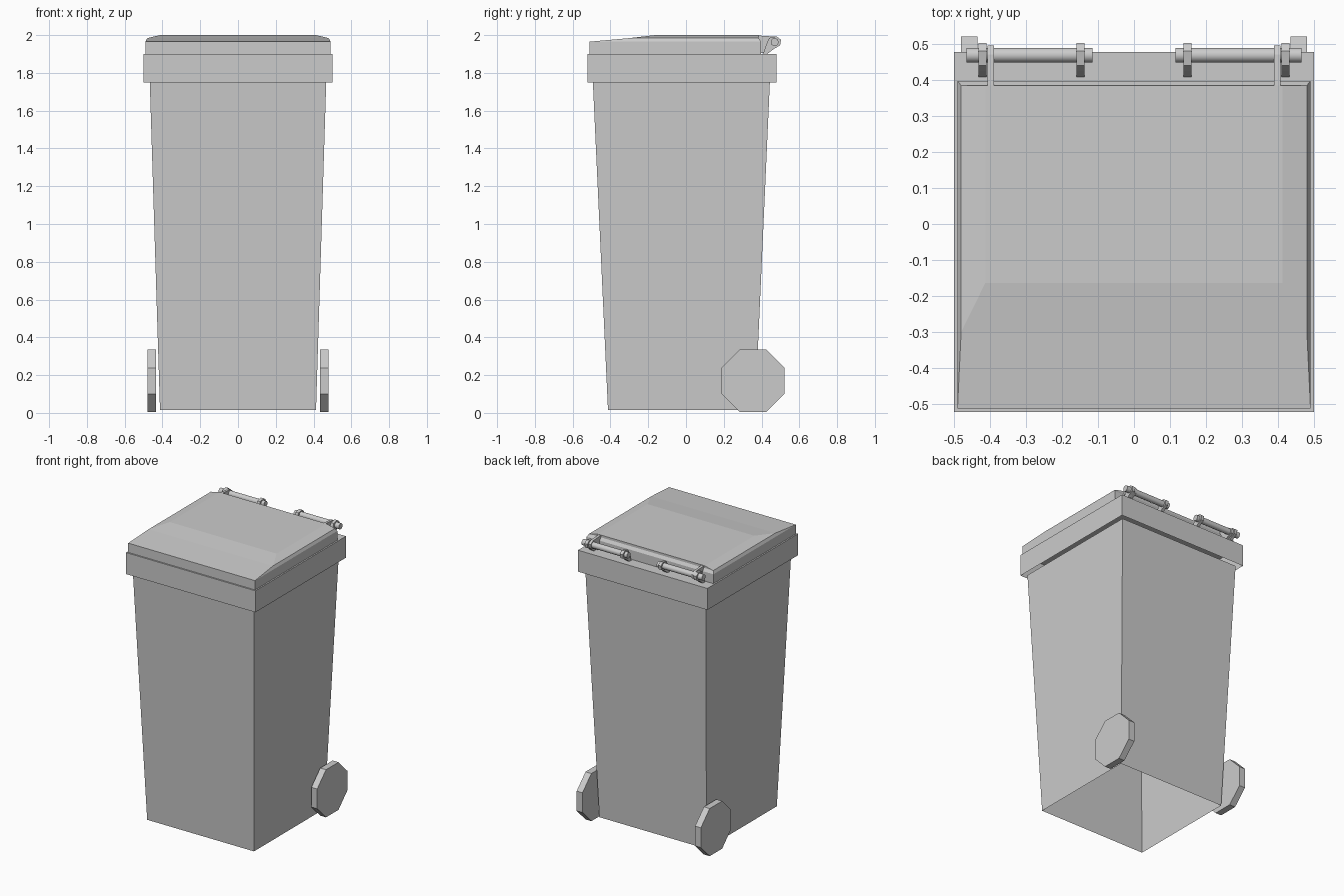
import bpy, bmesh, math
from mathutils import Matrix

if "Cube" in bpy.data.objects:
    bpy.data.objects.remove(bpy.data.objects["Cube"])


def make(name, verts, faces):
    mesh = bpy.data.meshes.new(name)
    bm = bmesh.new()
    vs = [bm.verts.new(v) for v in verts]
    for f in faces:
        bm.faces.new([vs[i] for i in f])
    bmesh.ops.recalc_face_normals(bm, faces=bm.faces)
    bm.to_mesh(mesh)
    bm.free()
    ob = bpy.data.objects.new(name, mesh)
    bpy.context.collection.objects.link(ob)
    return ob


def rect(x, y0, y1, z):
    return [(-x, y0, z), (x, y0, z), (x, y1, z), (-x, y1, z)]


def sides(a, b):
    return [(a + i, a + (i + 1) % 4, b + (i + 1) % 4, b + i) for i in range(4)]


def plate(name, x0, x1, profile):
    """Extrude a y-z outline along x."""
    n = len(profile)
    verts = [(x, y, z) for x in (x0, x1) for y, z in profile]
    faces = [tuple(range(n)), tuple(range(n, 2 * n))]
    faces += [(i, (i + 1) % n, n + (i + 1) % n, n + i) for i in range(n)]
    return make(name, verts, faces)


def disc(name, x0, x1, y, z, r, n):
    """Cylinder along x with flats facing up and down."""
    pts = [(y + r * math.cos((i + .5) * math.tau / n),
            z + r * math.sin((i + .5) * math.tau / n)) for i in range(n)]
    return plate(name, x0, x1, pts)


# tapered body, a shell open at both ends
make("bin_body",
     rect(.413, -.413, .366, .015) + rect(.467, -.493, .444, 1.752),
     sides(0, 4))

# collar around the top, open underneath
make("collar",
     rect(.5, -.522, .478, 1.75) + rect(.5, -.522, .478, 1.9),
     sides(0, 4) + [(4, 5, 6, 7)])

# lid: upright edge, shallow slopes and raised plateau
make("lid",
     rect(.49, -.512, .397, 1.9) + rect(.49, -.512, .397, 1.965)
     + rect(.48, -.3, .385, 1.984) + rect(.413, -.164, .385, 2.0),
     sides(0, 4) + sides(4, 8) + sides(8, 12) + [(12, 13, 14, 15)])

LUG = [(.408, 1.9), (.425, 1.95), (.44, 1.985), (.48, 1.993), (.503, 1.975),
       (.498, 1.945), (.47, 1.93), (.43, 1.9)]
ARM = [(.38, 1.905), (.38, 1.998), (.47, 1.992), (.495, 1.975),
       (.49, 1.945), (.41, 1.905)]

for s, side in ((-1, "left"), (1, "right")):
    # wheel
    disc(f"wheel_{side}", s * .435, s * .48, .355, .17, .18, 8)
    # hinge pin, its two lugs and the lid arm
    disc(f"hinge_pin_{side}", s * .115, s * .465, .469, 1.963, .021, 12)
    for x in (.148, .421):
        plate(f"hinge_lug_{side}", s * (x - .011), s * (x + .011), LUG)
    plate(f"lid_arm_{side}", s * .389, s * .407, ARM)

for ob in bpy.data.objects:
    if ob.name.startswith("hinge_pin"):
        bpy.ops.object.select_all(action='DESELECT')
        ob.select_set(True)
        bpy.context.view_layer.objects.active = ob
        bpy.ops.object.shade_smooth_by_angle(angle=math.radians(40))
